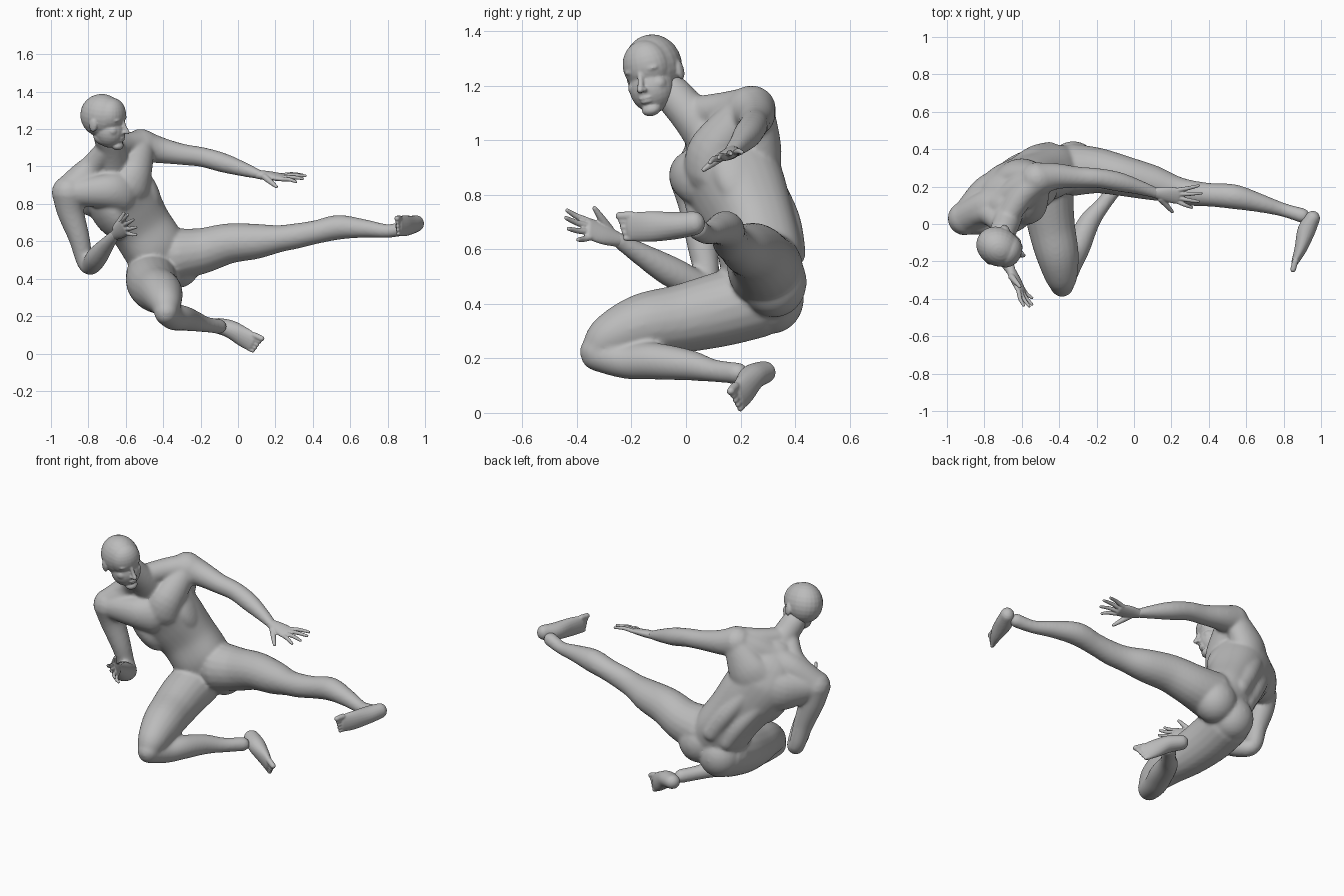
import bpy, bmesh, math
from mathutils import Vector as V, Matrix

cube = bpy.data.objects.get("Cube")
if cube:
    bpy.data.objects.remove(cube)

grey = bpy.data.materials.new("plain grey")
grey.use_nodes = True
grey.diffuse_color = (0.5, 0.5, 0.5, 1)
grey.node_tree.nodes["Principled BSDF"].inputs["Base Color"].default_value = (0.5, 0.5, 0.5, 1)


def catmull(p, n):
    """Smooth samples through rows of numbers."""
    p = [tuple(r) if len(r) == 5 else (*r, r[3]) for r in p]
    out = []
    for i in range(len(p) - 1):
        a, b, c, d = p[max(i - 1, 0)], p[i], p[i + 1], p[min(i + 2, len(p) - 1)]
        for k in range(n):
            t = k / n
            out.append([0.5 * (2 * y + (z - x) * t + (2 * x - 5 * y + 4 * z - w) * t * t
                               + (3 * y - x - 3 * z + w) * t ** 3)
                        for x, y, z, w in zip(a, b, c, d)])
    return out + [list(p[-1])]


def loft(bm, rows, side, n=5, seg=20, power=1.0):
    """Closed tube with round ends; rows are x, y, z, half width, half depth."""
    s = catmull(rows, n)
    pos = [V(r[:3]) for r in s]
    last = len(s) - 1
    circle = [[math.copysign(abs(q) ** power, q) for q in (math.cos(a), math.sin(a))]
              for a in (2 * math.pi * k / seg for k in range(seg))]
    rings = []
    for i, r in enumerate(s):
        t = (pos[min(i + 1, last)] - pos[max(i - 1, 0)]).normalized()
        sd = V(side)
        sd = (sd - t * sd.dot(t)).normalized()
        up = t.cross(sd)
        caps = [(0, 1)]
        arc = [(math.sin(a), math.cos(a)) for a in (0.4, 0.8, 1.2, 1.5)]
        if i == 0:
            caps = [(-o, c) for o, c in reversed(arc)] + caps
        if i == last:
            caps = caps + arc
        for o, c in caps:
            m = pos[i] + t * o * min(r[3], r[4])
            rings.append([bm.verts.new(m + sd * r[3] * c * x + up * r[4] * c * y) for x, y in circle])
    faces = [bm.faces.new(rings[0]), bm.faces.new(rings[-1])]
    for a, b in zip(rings, rings[1:]):
        for k in range(seg):
            j = (k + 1) % seg
            faces.append(bm.faces.new((a[k], a[j], b[j], b[k])))
    bmesh.ops.recalc_face_normals(bm, faces=faces)


def blob(bm, centre, radii, axes=((1, 0, 0), (0, 1, 0), (0, 0, 1))):
    """Ellipsoid along three axes."""
    m = Matrix([V(a) * r for a, r in zip(axes, radii)]).transposed().to_4x4()
    if m.determinant() < 0:
        m = m @ Matrix.Diagonal((-1, 1, 1, 1))
    bmesh.ops.create_uvsphere(bm, u_segments=24, v_segments=14, radius=1,
                              matrix=Matrix.Translation(V(centre)) @ m)


def finish(bm, name, voxel, smooth):
    """Fuse overlapping forms into one smooth skin."""
    me = bpy.data.meshes.new(name)
    bm.to_mesh(me)
    bm.free()
    me.materials.append(grey)
    ob = bpy.data.objects.new(name, me)
    bpy.context.collection.objects.link(ob)
    me.shade_smooth()
    r = ob.modifiers.new("fuse", 'REMESH')
    r.mode, r.voxel_size, r.use_smooth_shade = 'VOXEL', voxel, True
    f = ob.modifiers.new("soften", 'SMOOTH')
    f.factor, f.iterations = 0.5, smooth


# Torso frame: side to its left, up the spine, and facing
side = V((0.76, 0.4, 0.51)).normalized()
up = V((-0.48, -0.2, 0.85))
up = (up - side * up.dot(side)).normalized()
face = side.cross(up)
frame = (side, up, face)
chest = V((-0.65, 0.145, 0.89))

# Body: trunk, neck and shoulder girdle
bm = bmesh.new()
loft(bm, [(-.40, .29, .48, .155, .12), (-.45, .275, .57, .165, .143), (-.52, .25, .68, .165, .143),
          (-.59, .205, .79, .182, .16), (-.65, .158, .89, .19, .172), (-.675, .135, .97, .16, .14),
          (-.685, .10, 1.03, .10, .09)], (.78, .33, .52), seg=32, power=.85)
loft(bm, [(-.675, .085, 1.02, .095), (-.68, .02, 1.09, .076), (-.705, -.05, 1.17, .07)], (1, 0, 0))
loft(bm, [(-.89, .04, .88, .085), (-.79, .09, .96, .09), (-.69, .12, 1.01, .09),
          (-.60, .18, 1.07, .09), (-.51, .24, 1.11, .088)], (0, 1, 0))
# Sloping neck muscles
loft(bm, [(-.68, .03, 1.10, .06), (-.60, .15, 1.11, .068), (-.51, .235, 1.125, .072)], (0, 0, 1))
loft(bm, [(-.71, .0, 1.09, .055), (-.78, .06, 1.0, .065), (-.87, .05, .915, .07)], (0, 0, 1))
# Chest, shoulder blade, flank, back and seat muscles
for k, shoulder in ((-1, V((-.90, .03, .86))), (1, V((-.52, .24, 1.11)))):
    sheets = [(.085, (.03, -.015), (.10, .03), .115, .095, .07),
              (-.085, (.04, .0), (.12, .03), .14, .12, .075)]
    for depth, inner, outer, h1, h2, h3 in sheets:
        loft(bm, [(*(chest + face * depth + side * inner[0] * k + up * inner[1]), h1, .09),
                  (*(chest + face * depth + side * outer[0] * k + up * outer[1]), h2, .085),
                  (*(shoulder + face * depth * .25), h3, .065)], up)
    blob(bm, chest + side * .12 * k - up * .08, (.075, .17, .125), frame)
    loft(bm, [(*(V(p) + side * .05 * k), .055) for p in
              ((-.70, .22, .93), (-.65, .29, .80), (-.57, .345, .68), (-.49, .365, .56))], side)
    blob(bm, V((-.39, .318, .45)) + V((.065, .005, .03)) * k, (.125, .12, .13))

# Left arm reaching out, right arm bent
loft(bm, [(-.52, .24, 1.11, .092), (-.42, .255, 1.088, .071), (-.30, .25, 1.065, .057),
          (-.19, .245, 1.05, .053), (-.08, .225, 1.02, .052), (.03, .195, .985, .039),
          (.12, .165, .955, .029, .024)], (0, 1, 0))
loft(bm, [(-.905, .03, .86, .092), (-.895, .045, .76, .073), (-.85, .06, .62, .057),
          (-.82, .075, .50, .047), (-.79, .05, .47, .05), (-.755, -.05, .515, .057),
          (-.70, -.17, .585, .041), (-.655, -.255, .638, .027)], (1, 0, 0))

# Left leg kicking out, right leg folded under
loft(bm, [(-.32, .29, .53, .14), (-.19, .285, .55, .122), (-.05, .255, .588, .108),
          (.10, .22, .60, .094), (.22, .185, .614, .073), (.31, .165, .628, .068),
          (.42, .155, .65, .063), (.54, .145, .675, .066), (.68, .11, .668, .049),
          (.80, .075, .655, .037), (.90, .045, .672, .04)], (0, 1, 0))
loft(bm, [(-.46, .26, .415, .14), (-.46, .13, .38, .137), (-.44, -.02, .345, .126),
          (-.41, -.16, .322, .115), (-.39, -.275, .275, .09), (-.385, -.325, .225, .065)], (1, 0, 0))
loft(bm, [(-.385, -.325, .215, .062), (-.345, -.22, .19, .065), (-.30, -.12, .19, .068),
          (-.24, .01, .175, .057), (-.17, .10, .155, .042), (-.10, .19, .145, .04)], (0, 0, 1))
finish(bm, "body", .009, 10)

# Head frame: forward, left, crown
F = V((.9, -.4, -.17)).normalized()
U = V((.1, -.25, .96))
U = (U - F * U.dot(F)).normalized()
L = U.cross(F)


def hp(f, l, u):
    return V((-.715, -.125, 1.265)) + F * f + L * l + U * u


bm = bmesh.new()
for pos, rad in (((-.013, 0, .005), (.12, .104, .116)), ((.04, 0, .015), (.077, .09, .095)),
                 ((.04, 0, -.07), (.083, .084, .09)), ((.03, 0, -.105), (.08, .072, .05)),
                 ((.09, 0, -.142), (.033, .036, .024)), ((.115, 0, -.093), (.013, .027, .007)),
                 ((.114, 0, -.107), (.013, .024, .008)), ((.09, 0, -.1), (.028, .04, .035))):
    blob(bm, hp(*pos), rad, (F, L, U))
# Paired features: cheek, brow, ear, nostril
for k in (-1, 1):
    for pos, rad in (((.073, .045, -.055), (.032, .032, .03)), ((.088, .033, .008), (.024, .036, .013)),
                     ((-.015, .102, -.03), (.023, .012, .036)), ((.126, .011, -.062), (.014, .009, .009))):
        blob(bm, hp(pos[0], pos[1] * k, pos[2]), rad, (F, L, U))
loft(bm, [(*hp(.105, 0, .005), .011), (*hp(.125, 0, -.035), .011), (*hp(.143, 0, -.06), .012)], L)
finish(bm, "head", .005, 5)


def hand(name, wrist, knuckle, across, tips, thumb):
    """Flat palm, four fingers and a thumb of two tapering bones each."""
    bm = bmesh.new()
    w, kn, a = V(wrist), V(knuckle), V(across).normalized()
    mid = w.lerp(kn, .5)
    loft(bm, [(*w, .028, .024), (*mid, .042, .022), (*kn, .045, .016)], a)
    for i, tip in enumerate(tips):
        base = kn + a * (.033 - .022 * i)
        bend = base.lerp(V(tip), .5) + (kn - w).cross(a).normalized() * .006
        loft(bm, [(*base, .0125), (*bend, .011), (*tip, .008)], a, 4, 12)
    base = w.lerp(kn, .25) + a * .03 * thumb[0]
    tip = V(thumb[1])
    loft(bm, [(*base, .018), (*base.lerp(tip, .55), .014), (*tip, .009)], (.3, .5, .8), 4, 12)
    finish(bm, name, .004, 2)


hand("left_hand", (.11, .168, .957), (.235, .15, .942), (-.05, .93, .3),
     [(.345, .205, .955), (.36, .165, .95), (.345, .12, .935), (.31, .088, .918)], (-1, (.205, .065, .892)))
hand("right_hand", (-.657, -.25, .635), (-.605, -.355, .675), (-.35, -.2, .9),
     [(-.59, -.435, .742), (-.56, -.44, .715), (-.545, -.43, .675), (-.545, -.395, .635)],
     (1, (-.61, -.335, .75)))


def foot(name, rows, across, toe_dir, big):
    """Arched foot with five toes, the biggest on the given side."""
    bm = bmesh.new()
    a, d = V(across).normalized(), V(toe_dir).normalized()
    loft(bm, rows, a)
    end = V(rows[-1][:3])
    for i in range(5):
        base = end + a * big * (.041 - .0205 * i)
        r = .017 if i == 0 else .012
        loft(bm, [(*base, r), (*(base + d * (.045 - .006 * i)), r * .9)], a, 4, 12)
    finish(bm, name, .005, 3)


foot("left_foot", [(.955, .03, .695, .044, .04), (.922, -.035, .687, .05, .048),
                   (.892, -.13, .683, .056, .034), (.862, -.2, .682, .053, .02)],
     (0, 0, 1), (-.25, -.95, -.02), 1)
foot("right_foot", [(-.105, .285, .148, .042, .045), (-.04, .243, .13, .048, .05),
                    (.03, .215, .088, .054, .034), (.075, .193, .06, .052, .02)],
     (.3, -.3, .85), (.85, -.35, -.38), 1)
